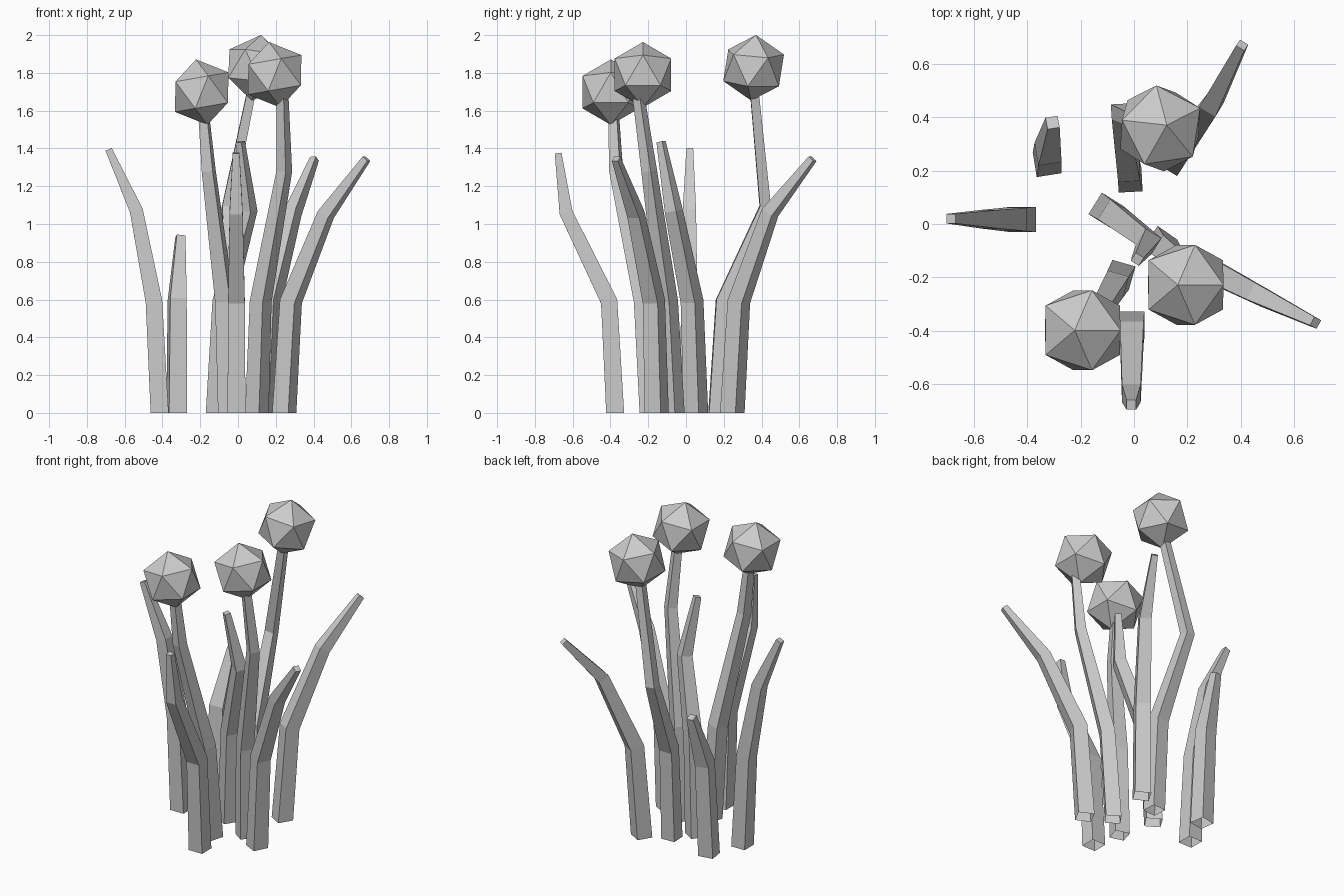
import bpy, bmesh
from math import radians, cos, sin
from mathutils import Vector, Matrix

if "Cube" in bpy.data.objects:
    bpy.data.objects.remove(bpy.data.objects["Cube"])


def finish(bm, name):
    bmesh.ops.recalc_face_normals(bm, faces=bm.faces)
    me = bpy.data.meshes.new(name)
    bm.to_mesh(me)
    bm.free()
    ob = bpy.data.objects.new(name, me)
    bpy.context.collection.objects.link(ob)
    return ob


def stalk(name, heading, path, widths):
    """Square tapering tube along a bent path, open at the ground."""
    bm = bmesh.new()
    pts = [Vector(p) for p in path]
    h = radians(heading)
    out = Vector((cos(h), sin(h), 0))
    rings = []
    for i, (p, w) in enumerate(zip(pts, widths)):
        if i == 0:
            n = Vector((0, 0, 1))
        else:
            n = (p - pts[i - 1]).normalized()
            if i + 1 < len(pts):
                n = n + (pts[i + 1] - p).normalized()
            n.normalize()
        a = (out - n * out.dot(n)).normalized() * w / 2
        b = n.cross(a)
        rings.append([bm.verts.new(p + a * s + b * t)
                      for s, t in ((1, 1), (-1, 1), (-1, -1), (1, -1))])
    for lo, hi in zip(rings, rings[1:]):
        for k in range(4):
            j = (k + 1) % 4
            bm.faces.new((lo[k], lo[j], hi[j], hi[k]))
    bm.faces.new(rings[-1])
    return finish(bm, name)


def ball(name, centre, top, spin):
    """Twenty-sided flower head with one corner pointing along top."""
    bm = bmesh.new()
    tilt = Vector((0, 0, 1)).rotation_difference(Vector(top)).to_matrix().to_4x4()
    m = Matrix.Translation(centre) @ tilt @ Matrix.Rotation(radians(spin), 4, 'Z')
    bmesh.ops.create_icosphere(bm, subdivisions=1, radius=0.176, matrix=m)
    return finish(bm, name)


# Leaves
LEAF = (0.095, 0.088, 0.07, 0.036)
stalk("leaf_left", 180, [(-.415, .017, 0), (-.445, .017, .59),
      (-.538, .018, 1.07), (-.685, .02, 1.395)], LEAF)
stalk("leaf_back_left", 99, [(-.325, .23, 0), (-.322, .268, .6),
      (-.305, .38, .935)], (.095, .088, .046))
stalk("leaf_back_right", 59, [(.145, .245, 0), (.172, .28, .59),
      (.29, .445, 1.06), (.405, .67, 1.345)], LEAF)
stalk("leaf_right", -27, [(.245, -.155, 0), (.28, -.17, .59),
      (.465, -.265, 1.05), (.68, -.37, 1.345)], LEAF)
stalk("leaf_front", -90, [(-.008, -.375, 0), (-.008, -.407, .59),
      (-.01, -.635, 1.06), (-.01, -.677, 1.375)], LEAF)
stalk("leaf_centre", -32, [(-.105, .052, 0), (-.075, .032, .59),
      (.055, -.065, 1.07), (.012, -.132, 1.435)], LEAF)

# Flower stems
STEM = (0.09, 0.083, 0.06, 0.045)
stalk("stem_front_left", -106, [(-.05, -.19, 0), (-.07, -.225, .59),
      (-.155, -.37, 1.28), (-.185, -.385, 1.62)], STEM)
stalk("stem_front_right", -35, [(.10, -.07, 0), (.12, -.10, .59),
      (.245, -.195, 1.28), (.235, -.255, 1.7)], STEM)
stalk("stem_back", 93, [(-.015, .165, 0), (-.02, .2, .59),
      (-.055, .42, 1.09), (.075, .36, 1.72)], STEM)

# Flower heads
ball("flower_front_left", (-.192, -.398, 1.698), (-.17, 0, .98), 0)
ball("flower_front_right", (.194, -.228, 1.79), (-.17, 0, .98), 0)
ball("flower_back", (.098, .358, 1.827), (.14, .07, .98), 27)
